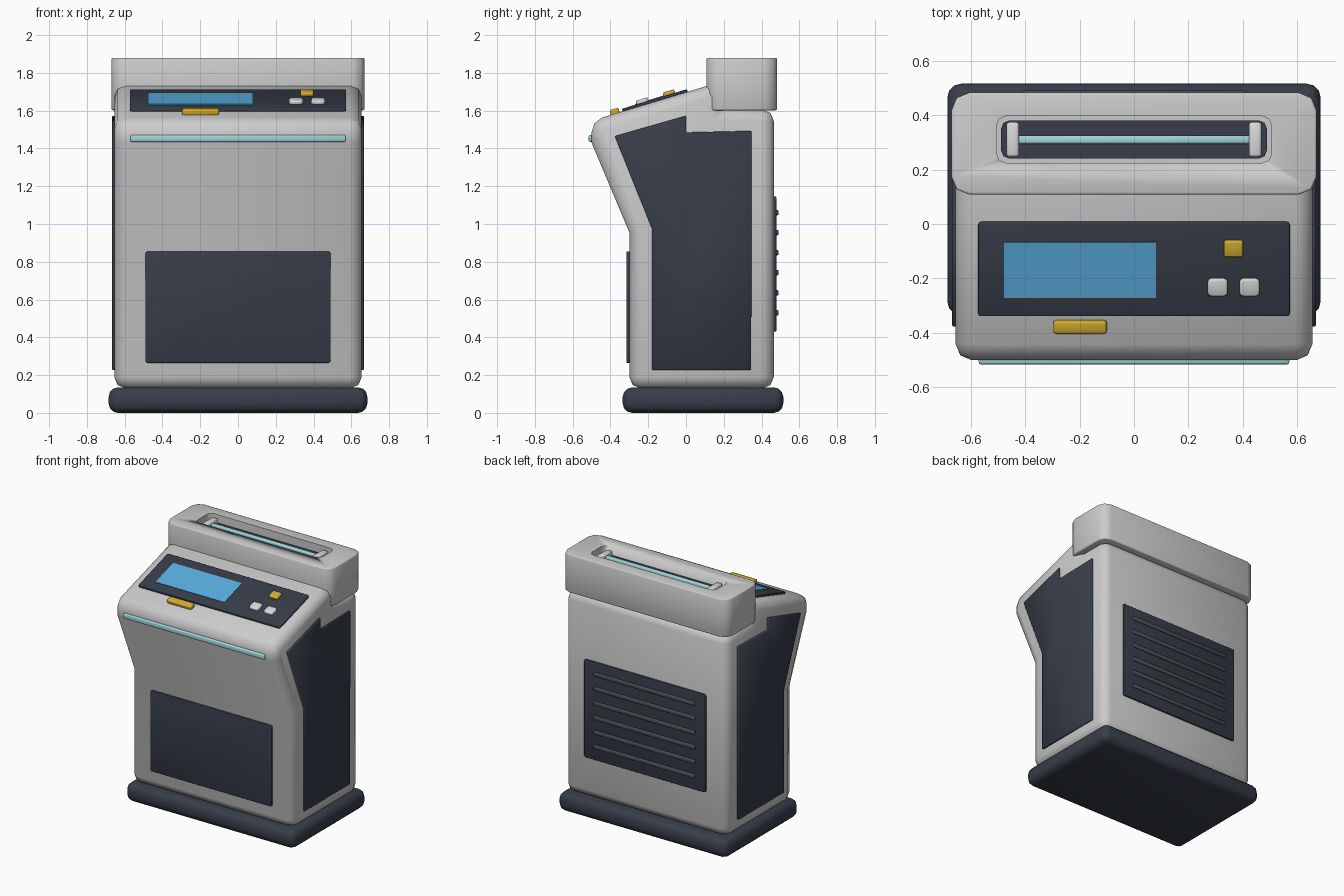
import bpy, bmesh, math
from mathutils import Matrix, Vector

if "Cube" in bpy.data.objects:
    bpy.data.objects.remove(bpy.data.objects["Cube"], do_unlink=True)


def material(name, rgb):
    m = bpy.data.materials.new(name)
    m.use_nodes = True
    m.diffuse_color = (*rgb, 1)
    m.node_tree.nodes["Principled BSDF"].inputs["Base Color"].default_value = (*rgb, 1)
    return m


GREY = material("light_grey", (0.6, 0.6, 0.61))
DARK = material("dark_slate", (0.038, 0.047, 0.067))
BLUE = material("screen_blue", (0.098, 0.413, 0.73))
GOLD = material("gold", (0.65, 0.42, 0.03))
TEAL = material("pale_teal", (0.37, 0.66, 0.69))
WHITE = material("button_white", (0.7, 0.7, 0.71))
SLAT = material("slat_grey", (0.07, 0.076, 0.09))


def bevel(bm, edges, width, segments):
    bmesh.ops.bevel(bm, geom=edges, offset=width, segments=segments,
                    profile=0.5, affect='EDGES', clamp_overlap=True)


def finish(name, bm, mat):
    bmesh.ops.recalc_face_normals(bm, faces=bm.faces)
    mesh = bpy.data.meshes.new(name)
    bm.to_mesh(mesh)
    bm.free()
    mesh.materials.append(mat)
    obj = bpy.data.objects.new(name, mesh)
    bpy.context.collection.objects.link(obj)
    bpy.ops.object.select_all(action='DESELECT')
    obj.select_set(True)
    bpy.context.view_layer.objects.active = obj
    bpy.ops.object.shade_smooth_by_angle(angle=math.radians(50))
    return obj


def sharp_edges(bm, limit):
    return [e for e in bm.edges if e.calc_face_angle(0) > math.radians(limit)]


def box(name, mat, x, y, z, edge=0.0, segments=2, corner=0.0, axis=2, tilt=None):
    """Box from ranges; corner rounds edges along one axis, edge rounds the rest."""
    bm = bmesh.new()
    bmesh.ops.create_cube(bm, size=1)
    size = Vector((x[1] - x[0], y[1] - y[0], z[1] - z[0]))
    bmesh.ops.scale(bm, vec=size, verts=bm.verts)
    if corner:
        along = [e for e in bm.edges
                 if abs((e.verts[0].co - e.verts[1].co).normalized()[axis]) > 0.9]
        bevel(bm, along, corner, 2)
    if edge:
        bevel(bm, sharp_edges(bm, 50), edge, segments)
    if tilt:
        bmesh.ops.rotate(bm, matrix=Matrix.Rotation(tilt, 3, 'X'), verts=bm.verts)
    centre = Vector((sum(x) / 2, sum(y) / 2, sum(z) / 2))
    bmesh.ops.translate(bm, vec=centre, verts=bm.verts)
    return finish(name, bm, mat)


def prism(name, mat, outline, x0, x1, edge, segments, limit):
    """Side outline in (y, z), extruded along x with rounded edges."""
    bm = bmesh.new()
    face = bm.faces.new([bm.verts.new((x0, y, z)) for y, z in outline])
    ext = bmesh.ops.extrude_face_region(bm, geom=[face])
    moved = [v for v in ext["geom"] if isinstance(v, bmesh.types.BMVert)]
    bmesh.ops.translate(bm, vec=(x1 - x0, 0, 0), verts=moved)
    bmesh.ops.recalc_face_normals(bm, faces=bm.faces)
    bevel(bm, sharp_edges(bm, limit), edge, segments)
    return finish(name, bm, mat)


# Base plinth
box("base_plinth", DARK, (-0.685, 0.685), (-0.335, 0.515), (0, 0.135), edge=0.05, segments=3)

# Main cabinet with an overhanging console
prism("cabinet_body", GREY,
      [(0.465, 0.13), (0.465, 1.605), (0.2, 1.605), (0.2, 1.758),
       (-0.5, 1.547), (-0.5, 1.43), (-0.3, 0.955), (-0.3, 0.13)],
      -0.655, 0.655, 0.06, 2, 35)

# Dark side panels
for side, s in (("left", 1), ("right", -1)):
    prism(side + "_side_panel", DARK,
          [(0.345, 0.228), (0.347, 1.493), (0, 1.485), (0, 1.573),
           (-0.377, 1.465), (-0.18, 0.975), (-0.18, 0.228)],
          s * 0.64, s * 0.668, 0.004, 1, 60)

# Front and back panels, vent slats
box("front_panel", DARK, (-0.49, 0.49), (-0.315, -0.29), (0.265, 0.855),
    edge=0.004, corner=0.012, axis=1)
box("back_panel", DARK, (-0.49, 0.49), (0.455, 0.478), (0.43, 1.145),
    edge=0.004, corner=0.012, axis=1)
for i in range(6):
    z = 0.53 + i * 0.106
    box(f"vent_slat_{i + 1}", SLAT, (-0.41, 0.41), (0.47, 0.49), (z - 0.014, z + 0.014), edge=0.006)

# Front trim strip
box("front_trim_strip", TEAL, (-0.57, 0.57), (-0.515, -0.49), (1.435, 1.472), edge=0.008)

# Control console, laid on the sloping top
SLOPE = 0.302
TILT = math.atan(SLOPE)


def on_slope(name, mat, x, y, low, high, edge, corner=0.0):
    """Tilted plate whose bottom and top lie at given heights above the slope."""
    mid = (y[0] + y[1]) / 2
    half = (y[1] - y[0]) / 2 / math.cos(TILT)
    lift = (low + high) / 2
    base = 1.698 + SLOPE * mid + lift
    return box(name, mat, x, (mid - half, mid + half),
               (base - (high - low) / 2, base + (high - low) / 2),
               edge=edge, corner=corner, tilt=TILT)


on_slope("console_panel", DARK, (-0.572, 0.572), (-0.336, 0.008), -0.01, 0.014, 0.004, 0.012)
on_slope("display_screen", BLUE, (-0.477, 0.08), (-0.27, -0.066), 0.01, 0.018, 0)
on_slope("gold_button", GOLD, (0.33, 0.4), (-0.12, -0.06), 0.01, 0.034, 0.007, 0.008)
for i, x in enumerate((0.307, 0.424)):
    on_slope(f"white_button_{i + 1}", WHITE, (x - 0.037, x + 0.037), (-0.264, -0.2),
             0.01, 0.034, 0.007, 0.015)
on_slope("gold_latch", GOLD, (-0.296, -0.1), (-0.4, -0.354), -0.01, 0.026, 0.008, 0.01)

# Upper head with a slot cut into its top
head = box("upper_head", GREY, (-0.67, 0.67), (0.108, 0.482), (1.602, 1.88), edge=0.008, corner=0.065)
cutter = box("slot_cutter", GREY, (-0.505, 0.505), (0.224, 0.396), (1.77, 1.95), corner=0.035)
cutter.hide_render = True
cut = head.modifiers.new("slot", 'BOOLEAN')
cut.operation, cut.object, cut.solver = 'DIFFERENCE', cutter, 'EXACT'
bpy.context.view_layer.objects.active = head
bpy.ops.object.modifier_apply(modifier="slot")
bpy.data.objects.remove(cutter, do_unlink=True)

# Slot lining, roller and its end holders
box("slot_lining", DARK, (-0.488, 0.488), (0.24, 0.38), (1.765, 1.83), corner=0.03)
box("slot_roller", TEAL, (-0.43, 0.43), (0.294, 0.324), (1.82, 1.855), edge=0.008)
for side, s in (("left", 1), ("right", -1)):
    box(side + "_roller_holder", WHITE, (s * 0.445 - 0.023, s * 0.445 + 0.023), (0.246, 0.374),
        (1.82, 1.868), edge=0.01)
